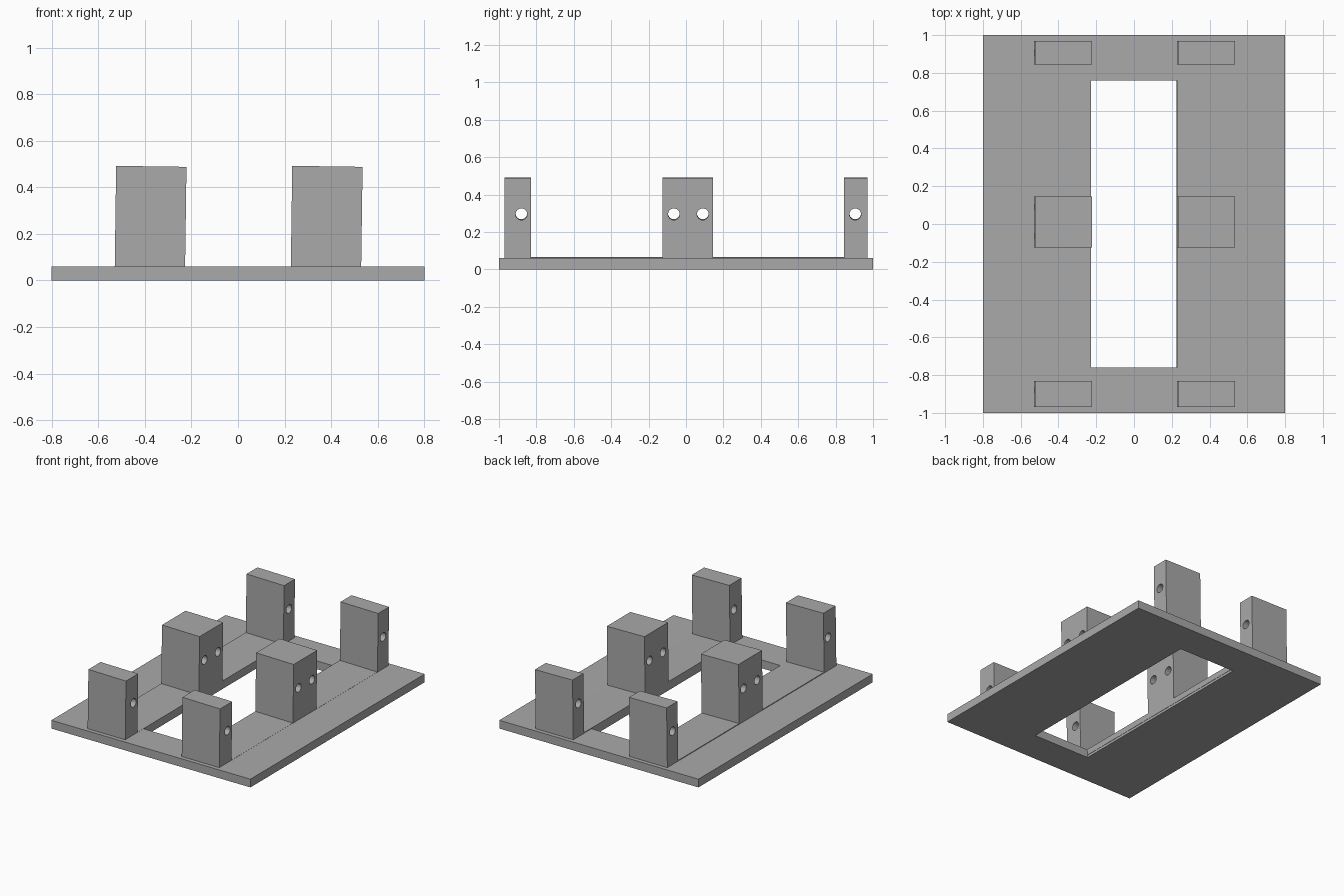
import bpy
import bmesh
import math
from mathutils import Matrix

cube = bpy.data.objects.get("Cube")
if cube:
    bpy.data.objects.remove(cube, do_unlink=True)

grey = bpy.data.materials.new("plain grey")
grey.use_nodes = True
colour = (0.4, 0.4, 0.4, 1)
grey.diffuse_color = colour
grey.node_tree.nodes["Principled BSDF"].inputs["Base Color"].default_value = colour

PLATE_TOP = 0.06
POST_TOP = 0.49
TILT = math.radians(0.8)
POSTS = [(-0.97, -0.83), (-0.125, 0.145), (0.845, 0.97)]
HOLES = [-0.88, -0.065, 0.09, 0.905]


def make_object(name, bm):
    bmesh.ops.recalc_face_normals(bm, faces=bm.faces)
    mesh = bpy.data.meshes.new(name)
    bm.to_mesh(mesh)
    bm.free()
    mesh.materials.append(grey)
    obj = bpy.data.objects.new(name, mesh)
    bpy.context.collection.objects.link(obj)
    return obj


def extrude_profile(points, offset):
    bm = bmesh.new()
    face = bm.faces.new([bm.verts.new(p) for p in points])
    result = bmesh.ops.extrude_face_region(bm, geom=[face])
    verts = [v for v in result["geom"] if isinstance(v, bmesh.types.BMVert)]
    bmesh.ops.translate(bm, verts=verts, vec=offset)
    return bm


def cut(obj, cutter):
    mod = obj.modifiers.new("cut", "BOOLEAN")
    mod.operation = "DIFFERENCE"
    mod.solver = "EXACT"
    mod.object = cutter
    cutter.hide_render = True
    bpy.context.view_layer.objects.active = obj
    bpy.ops.object.modifier_apply(modifier=mod.name)
    bpy.data.objects.remove(cutter, do_unlink=True)


def rectangle(x0, x1, y0, y1, z):
    return [(x0, y0, z), (x1, y0, z), (x1, y1, z), (x0, y1, z)]


# Base plate with a long rectangular opening
plate = make_object("base_plate", extrude_profile(
    rectangle(-0.8, 0.8, -1, 1, 0), (0, 0, PLATE_TOP)))
cut(plate, make_object("opening_cutter", extrude_profile(
    rectangle(-0.23, 0.228, -0.76, 0.76, -0.1), (0, 0, 0.3))))


# Brackets: three posts on a thin strip, leaning very slightly to one side
def bracket(name, centre):
    width = 0.302
    strip = PLATE_TOP + 0.003
    outline = [(POSTS[0][0], 0.02)]
    for start, end in POSTS:
        outline += [(start, strip), (start, POST_TOP), (end, POST_TOP), (end, strip)]
    outline.append((POSTS[-1][1], 0.02))
    # The outer posts end flush with the strip
    outline = [p for p in outline
               if p not in ((POSTS[0][0], strip), (POSTS[-1][1], strip))]
    obj = make_object(name, extrude_profile(
        [(-width / 2, y, z) for y, z in outline], (width, 0, 0)))

    # Round holes running through the posts
    bm = bmesh.new()
    for y in HOLES:
        place = Matrix.Translation((0, y, 0.297)) @ Matrix.Rotation(math.pi / 2, 4, "Y")
        bmesh.ops.create_cone(bm, cap_ends=True, segments=32, radius1=0.031,
                              radius2=0.031, depth=0.6, matrix=place)
    cut(obj, make_object("hole_cutter", bm))
    obj.data.transform(Matrix.Translation((centre, 0, 0)) @ Matrix.Rotation(TILT, 4, "Y"))


bracket("right_bracket", -0.379)
bracket("left_bracket", 0.377)
